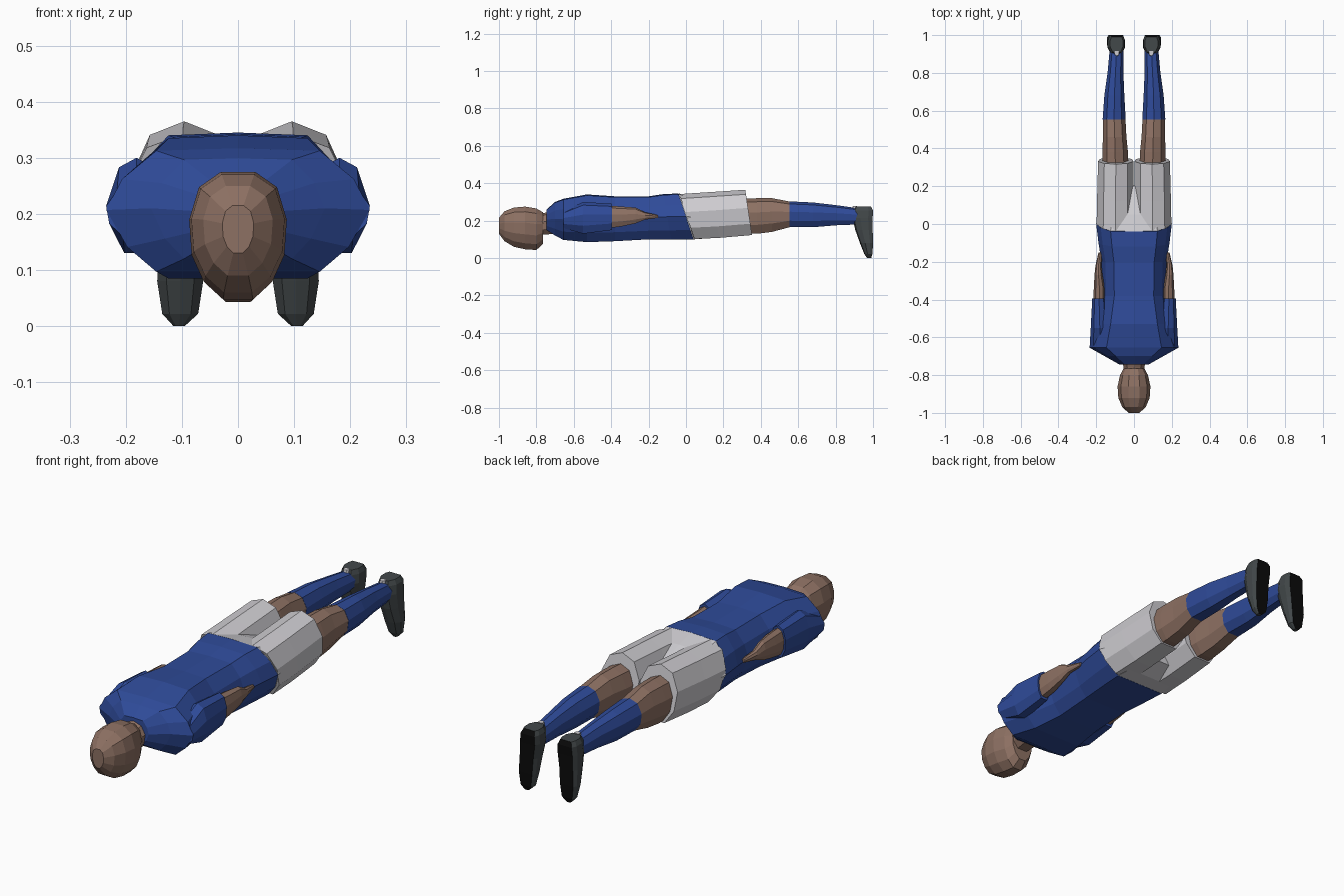
import bpy, bmesh


def material(name, rgb):
    m = bpy.data.materials.new(name)
    m.diffuse_color = (*rgb, 1)
    return m


BLUE = material("kit_blue", (0.028, 0.07, 0.32))
SKIN = material("skin", (0.27, 0.165, 0.125))
WHITE = material("shorts_white", (0.62, 0.61, 0.64))
GREY = material("boot_grey", (0.055, 0.065, 0.068))
BLACK = material("sole_black", (0.003, 0.003, 0.003))

# Half cross-sections (sideways, up), mirrored to full rings
BODY = [(0, 1), (.62, .96), (.88, .5), (1, 0), (.84, -.6), (.62, -1), (0, -1)]
HEAD = [(0, 1), (.35, 1), (.8, .76), (1, .25), (.95, -.3), (.7, -.72), (.3, -1), (0, -1)]
LIMB = [(0, 1), (.65, .8), (1, .2), (.9, -.5), (.45, -1), (0, -1)]
BOOT = [(0, 1), (.8, 1), (1, .55), (1, -.2), (.6, -.85), (0, -1)]


def loft(name, mat, half, sections, pair=False, upright=False):
    """Skin rings given as (position, centre x, half width, low, high, slant)."""
    ring = half + [(-a, b) for a, b in reversed(half[1:-1])]
    bm = bmesh.new()
    rows = []
    for pos, cx, hx, lo, hi, *slant in sections:
        s = slant[0] if slant else 0
        row = []
        for a, b in ring:
            x, other, along = cx + a * hx, (lo + hi) / 2 + b * (hi - lo) / 2, pos - s * b
            row.append(bm.verts.new((x, other, along) if upright else (x, along, other)))
        rows.append(row)
    n = len(ring)
    for r0, r1 in zip(rows, rows[1:]):
        for i in range(n):
            j = (i + 1) % n
            bm.faces.new((r0[i], r0[j], r1[j], r1[i]))
    bm.faces.new(rows[0])
    bm.faces.new(rows[-1])
    bmesh.ops.recalc_face_normals(bm, faces=bm.faces)
    me = bpy.data.meshes.new(name)
    bm.to_mesh(me)
    bm.free()
    me.materials.append(mat)
    ob = bpy.data.objects.new(name, me)
    bpy.context.collection.objects.link(ob)
    if pair:
        ob.modifiers.new("mirror", 'MIRROR').use_mirror_merge = False
    return ob


# Head and neck
loft("head", SKIN, HEAD, [
    (-1.0, 0, .028, .13, .215), (-.97, 0, .062, .09, .25), (-.92, 0, .083, .06, .27),
    (-.86, 0, .087, .047, .275), (-.80, 0, .074, .043, .265), (-.765, 0, .055, .075, .245)])
loft("neck", SKIN, LIMB, [(-.80, 0, .05, .12, .24), (-.76, 0, .055, .125, .24),
                          (-.70, 0, .065, .13, .26)])

# Shirt body and sleeves
loft("shirt", BLUE, BODY, [
    (-.745, 0, .075, .15, .26), (-.70, 0, .155, .12, .30), (-.655, 0, .235, .097, .317),
    (-.53, 0, .20, .085, .34), (-.38, 0, .168, .09, .33), (-.2, 0, .172, .10, .33),
    (-.1, 0, .188, .10, .342, .02), (0, 0, .2, .10, .345, .04)])
loft("sleeves", BLUE, LIMB, [
    (-.655, .18, .055, .16, .25), (-.55, .181, .048, .13, .30),
    (-.395, .185, .036, .15, .29)], pair=True)

# Forearms tapering into hands
loft("forearms", SKIN, LIMB, [
    (-.41, .183, .031, .16, .28), (-.34, .183, .03, .17, .275), (-.27, .188, .021, .185, .27),
    (-.22, .188, .016, .205, .245), (-.15, .178, .01, .215, .23)], pair=True)

# Shorts: hip block plus two legs
loft("shorts_hips", WHITE, BODY, [
    (.001, 0, .2, .10, .345, .04), (.08, 0, .185, .105, .325, .03), (.2, 0, .13, .14, .27)])
loft("shorts_legs", WHITE, LIMB, [
    (.005, .098, .1, .102, .342, .04), (.15, .098, .097, .108, .352, .03),
    (.335, .096, .094, .123, .365, .018)], pair=True)

# Bare knees
loft("knees", SKIN, LIMB, [
    (.28, .098, .07, .13, .315), (.38, .1, .068, .13, .32), (.46, .102, .062, .14, .32),
    (.555, .105, .06, .165, .302)], pair=True)

# Long socks
loft("socks", BLUE, LIMB, [
    (.553, .105, .061, .165, .303), (.68, .104, .053, .165, .297), (.8, .098, .042, .175, .283),
    (.93, .092, .036, .18, .265)], pair=True)

# Boots, toes pointing down, with dark soles on the rear-facing faces
boots = loft("boots", GREY, BOOT, [
    (0, .105, .01, .968, .99), (.022, .103, .032, .953, .997), (.08, .103, .041, .93, 1.0),
    (.15, .099, .042, .905, .998), (.215, .094, .046, .89, .998), (.255, .093, .043, .895, 1.0),
    (.275, .092, .034, .905, .99)], pair=True, upright=True)
boots.data.materials.append(BLACK)
for p in boots.data.polygons:
    if p.normal.y > .8:
        p.material_index = 1

# Pale boot tongues
loft("boot_tongues", WHITE, BOOT, [(.262, .091, .012, .888, .91), (.278, .091, .012, .892, .915)],
     pair=True, upright=True)
